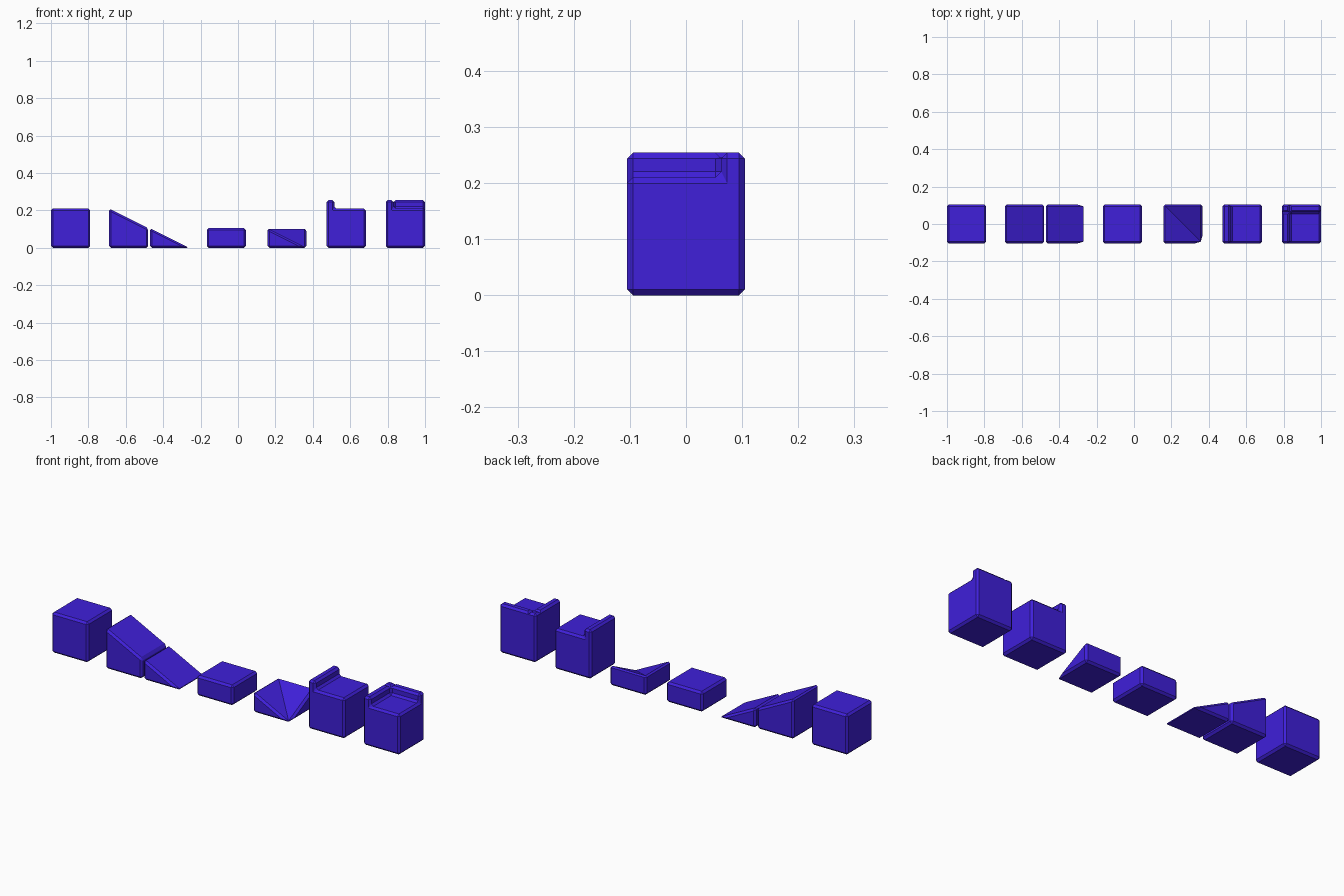
import bpy, bmesh, math

if "Cube" in bpy.data.objects:
    bpy.data.objects.remove(bpy.data.objects["Cube"])

W = 0.105      # half tile width
T = 0.21       # tall tile height
H = 0.105      # half tile height
LIP = 0.042    # lip width
TOP = 0.254    # lip top
B = 0.0105     # chamfer

mat = bpy.data.materials.new("violet")
mat.diffuse_color = (0.05, 0.014, 0.7, 1)
mat.use_nodes = True
mat.node_tree.nodes["Principled BSDF"].inputs["Base Color"].default_value = mat.diffuse_color


def make(name, verts, faces, x=0):
    bm = bmesh.new()
    vs = [bm.verts.new(v) for v in verts]
    for f in faces:
        bm.faces.new([vs[i] for i in f])
    bmesh.ops.recalc_face_normals(bm, faces=bm.faces)
    me = bpy.data.meshes.new(name)
    bm.to_mesh(me)
    bm.free()
    me.materials.append(mat)
    ob = bpy.data.objects.new(name, me)
    ob.location.x = x
    bpy.context.collection.objects.link(ob)
    return ob


def prism(name, profile, x=0, y0=-W, y1=W):
    """Extrude an (x, z) profile along y."""
    n = len(profile)
    verts = [(px, y, pz) for y in (y0, y1) for px, pz in profile]
    faces = [list(range(n)), list(range(n, 2 * n))]
    faces += [(i, (i + 1) % n, n + (i + 1) % n, n + i) for i in range(n)]
    return make(name, verts, faces, x)


def chamfer(ob):
    m = ob.modifiers.new("chamfer", "BEVEL")
    m.width = B
    m.segments = 1
    m.limit_method = "ANGLE"
    m.angle_limit = math.radians(40)


def cut(ob, cutter):
    cutter.hide_render = True
    cutter.hide_viewport = True
    m = ob.modifiers.new("cut", "BOOLEAN")
    m.operation = "DIFFERENCE"
    m.solver = "EXACT"
    m.object = cutter


def box(h):
    return [(-W, 0), (W, 0), (W, h), (-W, h)]


# full block, ramp pair, half block and block with a single lip
for name, prof, x in [
    ("full_block", box(T), -0.895),
    ("upper_ramp", [(-W, 0), (W, 0), (W, H), (-W, T)], -0.585),
    ("lower_ramp", [(-W, 0), (W, 0), (-W, H)], -0.366),
    ("half_block", box(H), -0.062),
    ("edge_block", [(-W, 0), (W, 0), (W, T), (-W + LIP, T),
                    (-W + LIP, TOP), (-W, TOP)], 0.579),
]:
    chamfer(prism(name, prof, x))

# inner corner ramp: valley from back left down to front right
chamfer(make("corner_ramp",
             [(-W, -W, 0), (W, -W, 0), (W, W, 0), (-W, W, 0),
              (-W, -W, H), (W, W, H), (-W, W, H)],
             [(0, 1, 2, 3), (0, 3, 6, 4), (3, 2, 5, 6), (0, 1, 4),
              (1, 2, 5), (4, 1, 6), (6, 1, 5)], 0.262))

# corner block: lips along left and back, with V grooves where they meet
cx = 0.895
corner = prism("corner_block", box(TOP), cx)
cut(corner, prism("recess_cutter",
                  [(-W + LIP, T), (0.2, T), (0.2, 0.4), (-W + LIP, 0.4)],
                  cx, -0.2, W - LIP))
chamfer(corner)
vee = [(-B, 0), (0, -B), (B, 0), (0, B)]
g = prism("groove_cutter_x", [(px - W + LIP, pz + TOP) for px, pz in vee],
          cx, W - LIP - 0.004, 0.15)
cut(corner, g)
g = prism("groove_cutter_y", vee, cx - W, -0.04, LIP + 0.004)
g.rotation_euler.z = -math.pi / 2
g.location = (cx - W, W - LIP, TOP)
cut(corner, g)
